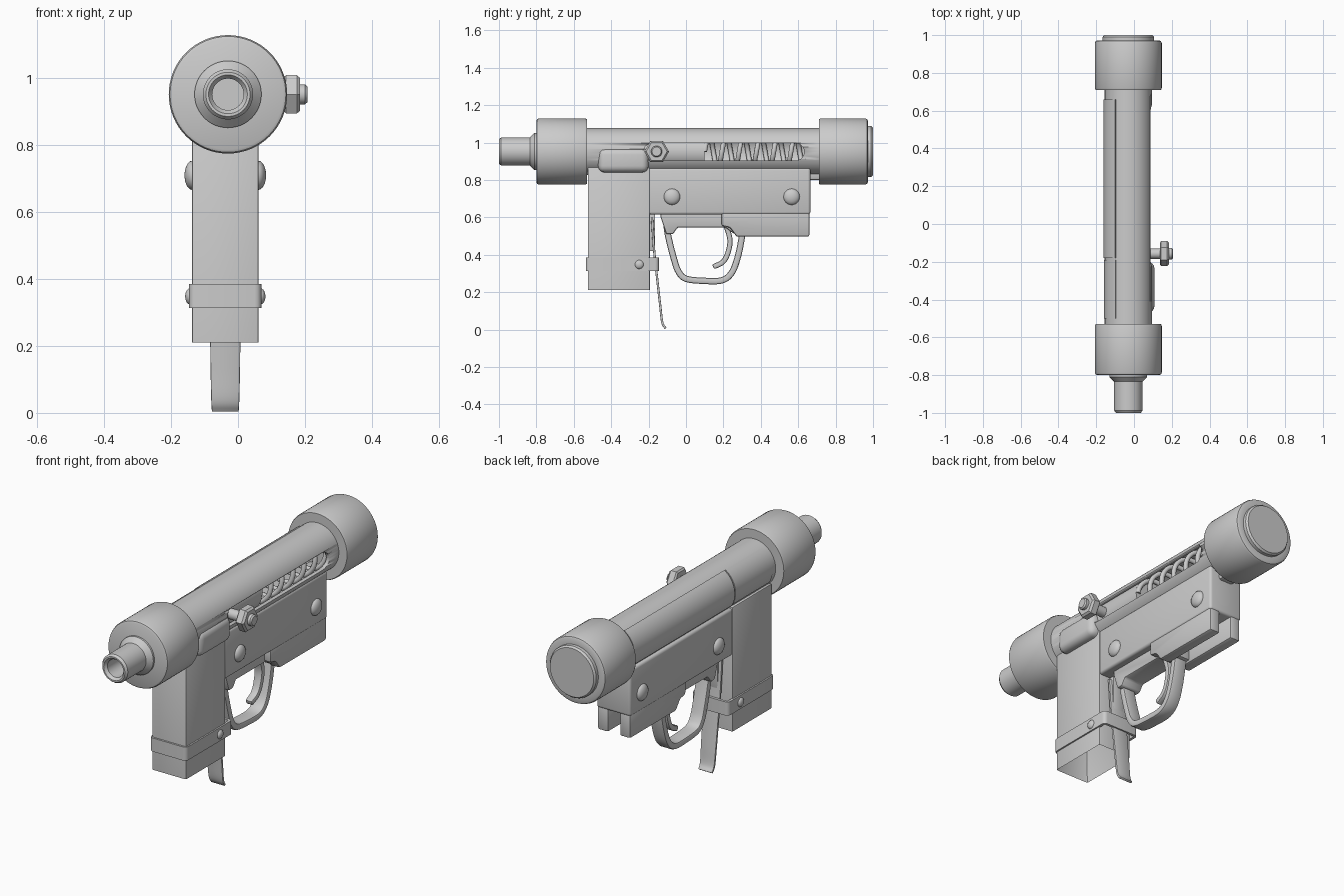
import bpy, bmesh, math
from mathutils import Vector, Matrix

if "Cube" in bpy.data.objects:
    bpy.data.objects.remove(bpy.data.objects["Cube"])

CX, CZ = -0.03, 0.952          # barrel axis
BX = -0.038                    # body centre plane


def finish(bm, name, bevel=0.0, segs=2):
    bmesh.ops.recalc_face_normals(bm, faces=bm.faces)
    if bevel:
        sharp = [e for e in bm.edges if len(e.link_faces) == 2 and e.calc_face_angle() > math.radians(35)]
        bmesh.ops.bevel(bm, geom=sharp, offset=bevel, segments=segs, profile=0.5, affect='EDGES', clamp_overlap=True)
    me = bpy.data.meshes.new(name)
    bm.to_mesh(me)
    bm.free()
    ob = bpy.data.objects.new(name, me)
    bpy.context.collection.objects.link(ob)
    bpy.ops.object.select_all(action='DESELECT')
    bpy.context.view_layer.objects.active = ob
    ob.select_set(True)
    bpy.ops.object.shade_smooth_by_angle(angle=math.radians(35))
    return ob


def lathe(name, prof, origin, axis, segs=48, closed=False, start=0, sweep=360):
    """Revolve (radius, distance) points round an axis."""
    bm = bmesh.new()
    a = math.radians(start)
    vs = [bm.verts.new((-r * math.sin(a), r * math.cos(a), t)) for r, t in prof]
    es = [bm.edges.new(p) for p in zip(vs, vs[1:])]
    if closed:
        es.append(bm.edges.new((vs[-1], vs[0])))
    bmesh.ops.spin(bm, geom=vs + es, cent=(0, 0, 0), axis=(0, 0, 1), angle=math.radians(sweep), steps=segs)
    bmesh.ops.remove_doubles(bm, verts=bm.verts, dist=1e-5)
    if sweep < 360:
        bmesh.ops.holes_fill(bm, edges=[e for e in bm.edges if e.is_boundary], sides=0)
    rot = Vector((0, 0, 1)).rotation_difference(Vector(axis)).to_matrix().to_4x4()
    bm.transform(Matrix.Translation(origin) @ rot)
    return finish(bm, name)


def box_bm(x0, x1, y0, y1, z0, z1):
    bm = bmesh.new()
    bmesh.ops.create_cube(bm, size=1)
    bm.transform(Matrix.Translation(((x0 + x1) / 2, (y0 + y1) / 2, (z0 + z1) / 2))
                 @ Matrix.Diagonal((x1 - x0, y1 - y0, z1 - z0, 1)))
    return bm


def plate(name, pts, x0, x1, bevel):
    """Extrude a (y, z) outline across x."""
    bm = bmesh.new()
    f = bm.faces.new([bm.verts.new((x0, y, z)) for y, z in pts])
    ext = bmesh.ops.extrude_face_region(bm, geom=[f])
    bmesh.ops.translate(bm, vec=(x1 - x0, 0, 0), verts=[v for v in ext['geom'] if isinstance(v, bmesh.types.BMVert)])
    return finish(bm, name, bevel)


def smooth_path(pts, n=6):
    p = [Vector(q) for q in pts]
    p = [2 * p[0] - p[1]] + p + [2 * p[-1] - p[-2]]
    out = []
    for i in range(1, len(p) - 2):
        a, b, c, d = p[i - 1:i + 3]
        for k in range(n):
            t = k / n
            out.append(0.5 * (2 * b + (c - a) * t + (2 * a - 5 * b + 4 * c - d) * t * t
                              + (3 * b - a - 3 * c + d) * t ** 3))
    return out + [p[-2]]


def strip(name, pts, thick, w0, w1, bevel):
    """Flat bar following a curved (y, z) path, width going from w0 to w1."""
    path = smooth_path(pts)
    bm, rings = bmesh.new(), []
    for i, p in enumerate(path):
        d = (path[min(i + 1, len(path) - 1)] - path[max(i - 1, 0)]).normalized()
        n = Vector((-d.y, d.x)) * thick / 2
        w = (w0 + (w1 - w0) * i / (len(path) - 1)) / 2
        rings.append([bm.verts.new((BX + sx * w, p.x + s * n.x, p.y + s * n.y))
                      for sx, s in ((-1, -1), (1, -1), (1, 1), (-1, 1))])
    for a, b in zip(rings, rings[1:]):
        for k in range(4):
            bm.faces.new((a[k], a[(k + 1) % 4], b[(k + 1) % 4], b[k]))
    bm.faces.new(rings[0])
    bm.faces.new(rings[-1])
    return finish(bm, name, bevel)


AX, Y, X = (CX, 0, CZ), (0, 1, 0), (1, 0, 0)

# barrel with bore, front and rear end caps
lathe("barrel", [(0, -0.85), (0.047, -0.85), (0.047, -0.985), (0.058, -1), (0.066, -1), (0.075, -0.988),
                 (0.075, -0.835), (0.1, -0.81), (0.1, -0.78), (0, -0.78)], AX, Y)
lathe("front_cap", [(0, -0.8), (0.165, -0.8), (0.173, -0.796), (0.177, -0.786), (0.177, -0.54),
                    (0.173, -0.53), (0, -0.53)], AX, Y, 64)
lathe("rear_cap", [(0, 0.71), (0.173, 0.71), (0.177, 0.72), (0.177, 0.958), (0.173, 0.968), (0.165, 0.972),
                   (0.136, 0.972), (0.136, 0.99), (0.128, 1), (0, 1)], AX, Y, 64)

# receiver tube, slotted on the right side
tube = lathe("receiver_tube", [(0.106, -0.55), (0.125, -0.55), (0.125, 0.73), (0.106, 0.73)],
             AX, Y, 64, closed=True)
slot = [(0.585 + 0.047 * math.sin(a), CZ - 0.002 + 0.047 * math.cos(a))
        for a in [math.pi * k / 10 for k in range(11)]]
slot += [(-0.18 - 0.047 * math.sin(a), CZ - 0.002 - 0.047 * math.cos(a))
         for a in [math.pi * k / 10 for k in range(11)]]
cutter = plate("slot_cutter", slot, 0.02, 0.2, 0)
cutter.hide_render = True
cutter.hide_viewport = True
cut = tube.modifiers.new("slot", 'BOOLEAN')
cut.object, cut.operation, cut.solver = cutter, 'DIFFERENCE', 'EXACT'

# thin cover plates on the left of the tube
for nm, y0, y1, r in (("left_cover_rear", -0.18, 0.66, 0.131), ("left_cover_front", -0.5, -0.19, 0.128)):
    lathe(nm, [(0.118, y0), (r, y0), (r, y1), (0.118, y1)], AX, Y, 16, True, 60, 88)
# bulge over the magazine well
finish(box_bm(0.0, 0.108, -0.47, -0.2, 0.84, 0.97), "side_bulge", 0.035, 4)

# bolt, spring and cocking handle
lathe("bolt", [(0, -0.5), (0.1, -0.5), (0.1, 0.1), (0, 0.1)], AX, Y)
cu = bpy.data.curves.new("recoil_spring", 'CURVE')
cu.dimensions, cu.bevel_depth, cu.bevel_resolution, cu.use_fill_caps = '3D', 0.013, 2, True
sp, N, TURNS = cu.splines.new('POLY'), 200, 6.5
sp.points.add(N)
for i, p in enumerate(sp.points):
    a = 2 * math.pi * TURNS * i / N
    p.co = (CX + 0.088 * math.cos(a), 0.1 + 0.6 * i / N, CZ + 0.088 * math.sin(a), 1)
sp.use_smooth = True
bpy.context.collection.objects.link(bpy.data.objects.new("recoil_spring", cu))
H = (0, -0.157, 0.952)
lathe("handle_stem", [(0, 0.04), (0.027, 0.04), (0.027, 0.15), (0, 0.15)], H, X, 24)
lathe("handle_nut", [(0, 0.137), (0.058, 0.137), (0.066, 0.144), (0.066, 0.176), (0.056, 0.186), (0, 0.186)], H, X, 6)
lathe("handle_tip", [(0, 0.18), (0.03, 0.18), (0.03, 0.2), (0.024, 0.207), (0, 0.207)], H, X, 24)

# main body
finish(box_bm(-0.138, 0.062, -0.2, 0.665, 0.615, 0.865), "trigger_housing", 0.014, 3)
finish(box_bm(-0.08, 0.005, 0.6, 0.73, 0.8, 0.86), "rear_tang", 0.01)

# magazine, open at the bottom
bm = box_bm(-0.138, 0.062, -0.525, -0.193, 0.207, 0.87)
bottom = min(bm.faces, key=lambda f: f.calc_center_median().z)
bmesh.ops.inset_region(bm, faces=[bottom], thickness=0.022)
bmesh.ops.translate(bm, vec=(0, 0, 0.2), verts=bottom.verts)
finish(bm, "magazine", 0.007)

# strap round the magazine
bm = box_bm(-0.146, 0.07, -0.535, -0.145, 0.313, 0.385)
bmesh.ops.delete(bm, geom=[f for f in bm.faces if abs(f.normal.z) > 0.5], context='FACES_ONLY')
bmesh.ops.bevel(bm, geom=[e for e in bm.edges if len(e.link_faces) == 2], offset=0.02, segments=4,
                profile=0.5, affect='EDGES')
bmesh.ops.recalc_face_normals(bm, faces=bm.faces)
bmesh.ops.solidify(bm, geom=bm.faces[:], thickness=0.014)
finish(bm, "magazine_strap")

# rivets on both sides
for s, side in ((1, "right"), (-1, "left")):
    for k, (y, z, r, base, h) in enumerate(((-0.075, 0.71, 0.044, 0.098, 0.024), (0.565, 0.71, 0.044, 0.098, 0.024),
                                            (-0.25, 0.348, 0.024, 0.106, 0.014))):
        dome = [(0, base - 0.02), (r, base - 0.02)]
        dome += [(r * math.cos(a), base + h * math.sin(a)) for a in [math.pi / 2 * j / 5 for j in range(5)]]
        lathe(f"rivet_{side}_{k}", dome + [(0, base + h)], (BX, y, z), (s, 0, 0), 24)

# lower rails with a channel between, and the guard mount
for nm, x0, x1 in (("lower_rail_left", -0.134, -0.072), ("lower_rail_right", -0.004, 0.058)):
    plate(nm, [(0.19, 0.64), (0.19, 0.555), (0.235, 0.545), (0.27, 0.497), (0.66, 0.497), (0.66, 0.64)], x0, x1, 0.01)
plate("guard_mount", [(-0.135, 0.64), (-0.135, 0.6), (-0.105, 0.51), (-0.07, 0.51), (-0.045, 0.546),
                      (0.21, 0.546), (0.26, 0.51), (0.34, 0.51), (0.34, 0.64)], -0.098, 0.022, 0.008)

# trigger guard, trigger and magazine catch
strip("trigger_guard", [(-0.11, 0.6), (-0.095, 0.5), (-0.065, 0.38), (-0.04, 0.31), (0, 0.272), (0.09, 0.261),
                        (0.19, 0.263), (0.245, 0.305), (0.28, 0.4), (0.305, 0.53)], 0.034, 0.075, 0.075, 0.009)
strip("trigger", [(0.21, 0.57), (0.235, 0.48), (0.222, 0.405), (0.195, 0.36), (0.145, 0.335)], 0.028, 0.05, 0.04, 0.008)
strip("magazine_catch", [(-0.182, 0.6), (-0.17, 0.42), (-0.155, 0.28), (-0.138, 0.13), (-0.127, 0.04), (-0.109, 0.006)],
      0.012, 0.1, 0.08, 0.003)
finish(box_bm(-0.07, -0.005, -0.2, -0.165, 0.42, 0.63), "catch_bracket", 0.005)
